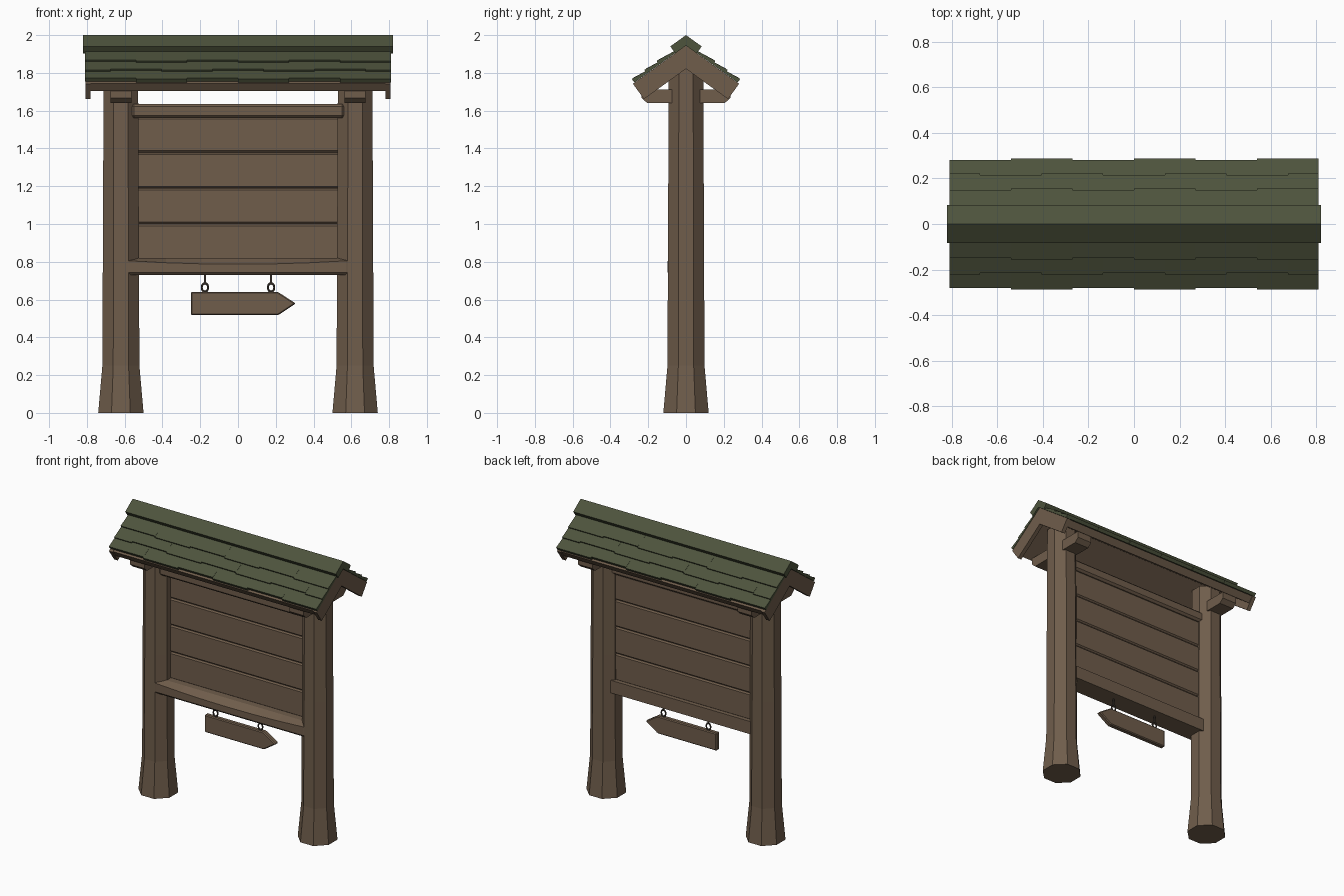
import bpy, bmesh, math

if "Cube" in bpy.data.objects:
    bpy.data.objects.remove(bpy.data.objects["Cube"])


def material(name, rgb):
    m = bpy.data.materials.new(name)
    m.diffuse_color = (*rgb, 1)
    m.use_nodes = True
    m.node_tree.nodes["Principled BSDF"].inputs["Base Color"].default_value = m.diffuse_color
    return m


WOOD = material("brown wood", (0.161, 0.110, 0.071))
GREEN = material("green shingle", (0.075, 0.087, 0.046))
IRON = material("dark iron", (0.06, 0.047, 0.037))


def finish(bm, name, mat, bevel=0):
    bmesh.ops.recalc_face_normals(bm, faces=bm.faces)
    me = bpy.data.meshes.new(name)
    bm.to_mesh(me)
    bm.free()
    me.materials.append(mat)
    ob = bpy.data.objects.new(name, me)
    bpy.context.collection.objects.link(ob)
    if bevel:
        b = ob.modifiers.new("edge", 'BEVEL')
        b.width, b.segments = bevel, 1
    return ob


def add_loft(bm, sections):
    """Skin closed sections of equal point count and cap both ends."""
    rings = [[bm.verts.new(p) for p in s] for s in sections]
    n = len(rings[0])
    for a, b in zip(rings, rings[1:]):
        for i in range(n):
            j = (i + 1) % n
            bm.faces.new((a[i], a[j], b[j], b[i]))
    bm.faces.new(rings[0])
    bm.faces.new(rings[-1])


def loft(name, sections, mat, bevel=0):
    bm = bmesh.new()
    add_loft(bm, sections)
    return finish(bm, name, mat, bevel)


def along_x(name, profile, x0, x1, mat, bevel=0):
    return loft(name, [[(x, y, z) for y, z in profile] for x in (x0, x1)], mat, bevel)


def box(name, x, y, z, mat, bevel=0):
    return along_x(name, [(y[0], z[0]), (y[1], z[0]), (y[1], z[1]), (y[0], z[1])], *x, mat, bevel)


# Roof slope frame
PITCH = math.radians(35.8)
C, S, T = math.cos(PITCH), math.sin(PITCH), math.tan(PITCH)
APEX = 1.945


def chevron(apex, reach, thick):
    """Gable profile with square-cut ends."""
    tip = apex - reach * T
    inner = (reach - thick * S, tip - thick * C)
    return [(0, apex), (reach, tip), inner, (0, apex - thick / C),
            (-inner[0], inner[1]), (-reach, tip)]


# Octagonal posts with flared feet, and the beam stubs through their tops
def octagon(cx, apothem, z):
    r = apothem / math.cos(math.pi / 8)
    return [(cx + r * math.cos(math.pi * (k + 0.5) / 4),
             r * math.sin(math.pi * (k + 0.5) / 4), z) for k in range(8)]


for side, label in ((-1, "left"), (1, "right")):
    x = side * 0.62
    loft(label + "_post", [octagon(x, r, z) for r, z in
                           ((0.12, 0), (0.098, 0.25), (0.095, 1.0), (0.091, 1.83))], WOOD)
    along_x(label + "_bracket", [(-0.235, 1.713), (-0.235, 1.667), (-0.205, 1.64),
                                 (0.205, 1.64), (0.235, 1.667), (0.235, 1.713)],
            x - 0.056, x + 0.056, WOOD)
    along_x(label + "_bargeboard", chevron(APEX, 0.281, 0.1),
            *sorted((side * 0.78, side * 0.808)), WOOD)

# Roof deck and ridge cap
along_x("roof_deck", chevron(APEX - 0.003, 0.275, 0.05), -0.785, 0.785, WOOD)
along_x("ridge_cap", chevron(2.0, 0.083, 0.045), -0.82, 0.82, GREEN)

# Overlapping wedge shingles in staggered rows
W = 0.27


def slope_point(x, side, y, lift):
    return (x, side * (y + lift * S), APEX - y * T + lift * C)


for side, label in ((-1, "front"), (1, "back")):
    bm = bmesh.new()
    for row, reach in enumerate((0.266, 0.200, 0.134)):
        first = -0.81 - (W / 2 if row % 2 else 0)
        for k in range(7 if row % 2 else 6):
            x0 = max(first + k * W, -0.81)
            x1 = min(first + (k + 1) * W, 0.81)
            end = reach + (0.007 if (k + row) % 2 else 0)
            add_loft(bm, [[slope_point(x, side, end, 0.001),
                           slope_point(x, side, end, 0.025),
                           slope_point(x, side, reach - 0.1, 0.009),
                           slope_point(x, side, reach - 0.1, 0.001)] for x in (x0, x1)])
    finish(bm, label + "_shingles", GREEN)

# Notice board: thin core, four chamfered planks, top rail
box("board_core", (-0.55, 0.55), (0.01, 0.022), (0.8, 1.6), WOOD)
for k in range(4):
    z = 0.811 + 0.189 * k
    box(f"plank_{k + 1}", (-0.55, 0.55), (0.0, 0.032), (z + 0.001, z + 0.188), WOOD, 0.009)
box("top_rail", (-0.565, 0.565), (-0.08, 0.05), (1.56, 1.636), WOOD, 0.014)

# Sill with a sloping front edge worn lower in the middle
sections = []
for x in (-0.592, -0.575, -0.38, -0.19, 0, 0.19, 0.38, 0.575, 0.592):
    k = 0.92 if abs(x) > 0.58 else 1
    lip = 0.787 + 0.018 * (x / 0.575) ** 2
    prof = [(-0.098, 0.744), (-0.084, 0.73), (0.06, 0.73),
            (0.06, 0.819), (-0.045, 0.819), (-0.098, lip)]
    sections.append([(x, -0.015 + (y + 0.015) * k, 0.775 + (z - 0.775) * k) for y, z in prof])
loft("sill", sections, WOOD)

# Hanging arrow sign
arrow = [(-0.25, 0.517), (0.212, 0.517), (0.306, 0.579), (0.212, 0.64), (-0.25, 0.64)]
loft("arrow_sign", [[(x, y, z) for x, z in arrow] for y in (-0.018, 0.018)], WOOD, 0.006)

# Rings and hooks that carry the sign
for side, label in ((-1, "left"), (1, "right")):
    x = side * 0.175
    bpy.ops.mesh.primitive_torus_add(major_segments=12, minor_segments=6, major_radius=0.018,
                                     minor_radius=0.0055, location=(x, 0, 0.664),
                                     rotation=(math.pi / 2, 0, 0))
    ring = bpy.context.object
    ring.name = label + "_ring"
    ring.scale = (0.95, 1.25, 1)
    ring.data.materials.append(IRON)
    box(label + "_hook", (x - 0.005, x + 0.005), (-0.005, 0.005), (0.685, 0.74), IRON)
